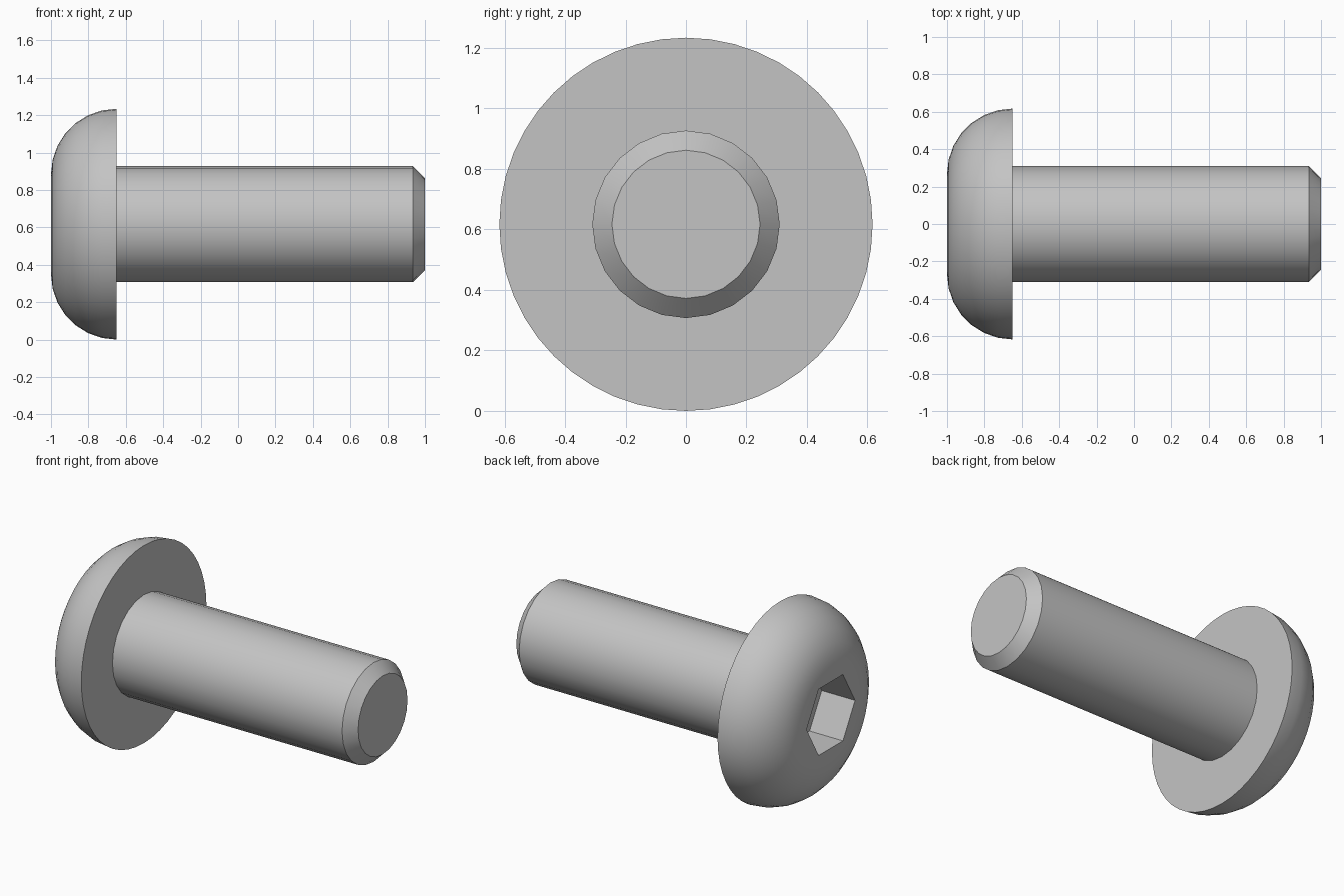
import bpy, bmesh, math

cube = bpy.data.objects.get("Cube")
if cube:
    bpy.data.objects.remove(cube)

HEAD_R, SHANK_R, HEX_R = 0.617, 0.31, 0.239
FACE_X, SEAT_X, TIP_X = -1.0, -0.65, 1.0
AXIS_Z = HEAD_R

steel = bpy.data.materials.new("grey steel")
steel.use_nodes = True
colour = (0.55, 0.55, 0.55, 1)
steel.diffuse_color = colour
steel.node_tree.nodes["Principled BSDF"].inputs["Base Color"].default_value = colour


def ring(bm, x, r, sides):
    """Circle of vertices around the screw axis, with a vertex on the +y side."""
    steps = [2 * math.pi * i / sides for i in range(sides)]
    return [bm.verts.new((x, r * math.cos(a), AXIS_Z + r * math.sin(a))) for a in steps]


def skin(bm, a, b):
    """Quads between two rings of equal count."""
    n = len(a)
    for i in range(n):
        bm.faces.new((a[i], a[(i + 1) % n], b[(i + 1) % n], b[i]))


def lathe(bm, profile, sides):
    rings = [ring(bm, x, r, sides) for x, r in profile]
    for a, b in zip(rings, rings[1:]):
        skin(bm, a, b)
    return rings


def finish(bm, name):
    bmesh.ops.recalc_face_normals(bm, faces=bm.faces)
    mesh = bpy.data.meshes.new(name)
    bm.to_mesh(mesh)
    bm.free()
    mesh.materials.append(steel)
    obj = bpy.data.objects.new(name, mesh)
    bpy.context.collection.objects.link(obj)
    bpy.ops.object.select_all(action="DESELECT")
    obj.select_set(True)
    bpy.context.view_layer.objects.active = obj
    bpy.ops.object.shade_smooth_by_angle(angle=math.radians(30))


# Domed head: quarter-round profile from the flat face to the rim
bm = bmesh.new()
dome_r = SEAT_X - FACE_X
arc = [math.pi / 2 * i / 7 for i in range(8)]
profile = [(SEAT_X - dome_r * math.cos(a), HEAD_R - dome_r + dome_r * math.sin(a)) for a in arc]
rings = lathe(bm, profile, 48)
bm.faces.new(rings[-1])

# Hexagonal socket sunk into the head
mouth = ring(bm, FACE_X, HEX_R, 6)
floor = ring(bm, FACE_X + 0.23, HEX_R, 6)
skin(bm, mouth, floor)
bm.faces.new(floor)

# Flat face between the dome and the socket mouth
border = []
for loop in (rings[0], mouth):
    border += [bm.edges.get((loop[i - 1], loop[i])) for i in range(len(loop))]
bmesh.ops.triangle_fill(bm, use_beauty=True, edges=border, normal=(-1, 0, 0))
finish(bm, "screw_head")

# Shank with a chamfered tip
bm = bmesh.new()
rings = lathe(bm, [(SEAT_X, SHANK_R), (TIP_X - 0.065, SHANK_R), (TIP_X, 0.245)], 24)
bm.faces.new(rings[-1])
finish(bm, "screw_shank")
